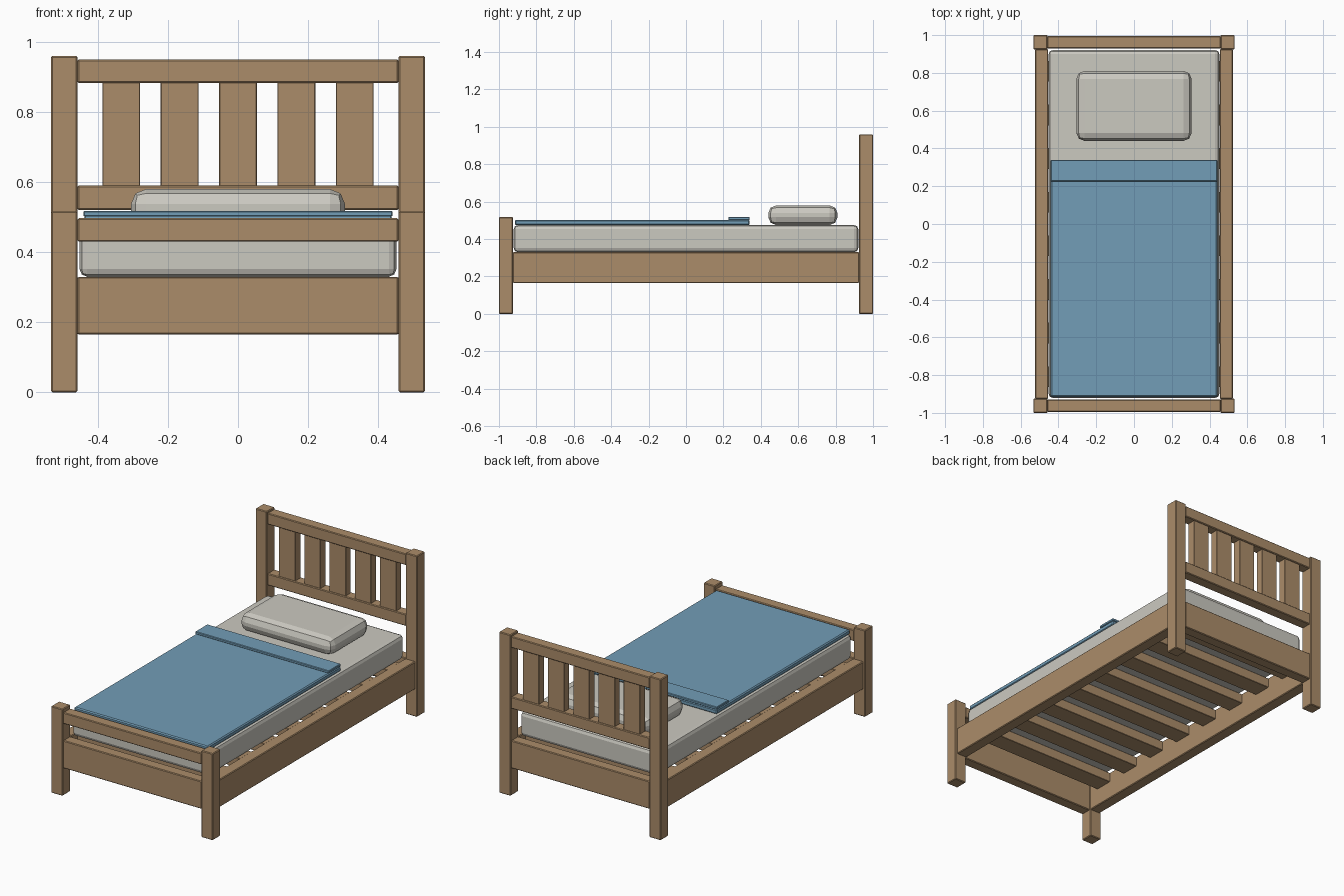
import bpy
import bmesh
from mathutils import Vector

old = bpy.data.objects.get("Cube")
if old:
    bpy.data.objects.remove(old, do_unlink=True)


def material(name, rgb):
    m = bpy.data.materials.new(name)
    m.use_nodes = True
    m.diffuse_color = (*rgb, 1)
    m.node_tree.nodes["Principled BSDF"].inputs["Base Color"].default_value = (*rgb, 1)
    return m


wood = material("oak wood", (0.41, 0.265, 0.143))
linen = material("off white linen", (0.60, 0.585, 0.53))
blue = material("blue blanket", (0.168, 0.337, 0.474))


def box(name, x, y, z, mat, bevel=0.004, segments=1):
    """Bevelled box spanning the given (min, max) ranges."""
    lo, hi = Vector((x[0], y[0], z[0])), Vector((x[1], y[1], z[1]))
    centre, size = (lo + hi) / 2, hi - lo
    bm = bmesh.new()
    bmesh.ops.create_cube(bm, size=1)
    bmesh.ops.scale(bm, vec=size, verts=bm.verts)
    bmesh.ops.bevel(bm, geom=bm.edges[:], offset=bevel, segments=segments,
                    profile=0.5, affect='EDGES')
    mesh = bpy.data.meshes.new(name)
    bm.to_mesh(mesh)
    bm.free()
    mesh.materials.append(mat)
    ob = bpy.data.objects.new(name, mesh)
    ob.location = centre
    bpy.context.collection.objects.link(ob)
    return ob


INNER = 0.458
SPAN = (-INNER, INNER)
HEAD_Y, FOOT_Y = (0.93, 0.995), (-0.995, -0.93)
RAIL_Z = (0.165, 0.33)

# Posts and side rails, mirrored left and right
for side, s in (("left", 1), ("right", -1)):
    post_x = sorted((s * INNER, s * 0.533))
    box("head_post_" + side, post_x, (0.925, 1), (0, 0.96), wood)
    box("foot_post_" + side, post_x, (-1, -0.925), (0, 0.517), wood)
    box("side_rail_" + side, sorted((s * 0.455, s * 0.523)), (-0.926, 0.926), RAIL_Z, wood)

# Cross rails of the headboard and footboard
box("head_lower_rail", SPAN, HEAD_Y, RAIL_Z, wood)
box("head_middle_rail", SPAN, HEAD_Y, (0.52, 0.59), wood)
box("head_top_rail", SPAN, HEAD_Y, (0.883, 0.95), wood)
box("foot_lower_rail", SPAN, FOOT_Y, RAIL_Z, wood)
box("foot_top_rail", SPAN, FOOT_Y, (0.43, 0.497), wood)

# Upright headboard slats
for i in range(5):
    cx = (i - 2) * 0.1665
    box(f"headboard_slat_{i + 1}", (cx - 0.054, cx + 0.054), (0.938, 0.987),
        (0.588, 0.885), wood, 0.002)

# Slats under the mattress
for i in range(8):
    cy = (i - 3.5) * 0.231
    box(f"base_slat_{i + 1}", SPAN, (cy - 0.055, cy + 0.055), (0.27, 0.328), wood, 0.002)

# Bedding
box("mattress", (-0.452, 0.452), (-0.921, 0.921), (0.33, 0.475), linen, 0.022, 2)
box("blanket", (-0.441, 0.441), (-0.915, 0.34), (0.474, 0.503), blue, 0.006)
box("blanket_fold", (-0.441, 0.441), (0.226, 0.34), (0.502, 0.518), blue, 0.003)
box("pillow", (-0.305, 0.305), (0.44, 0.81), (0.475, 0.58), linen, 0.042, 2)
